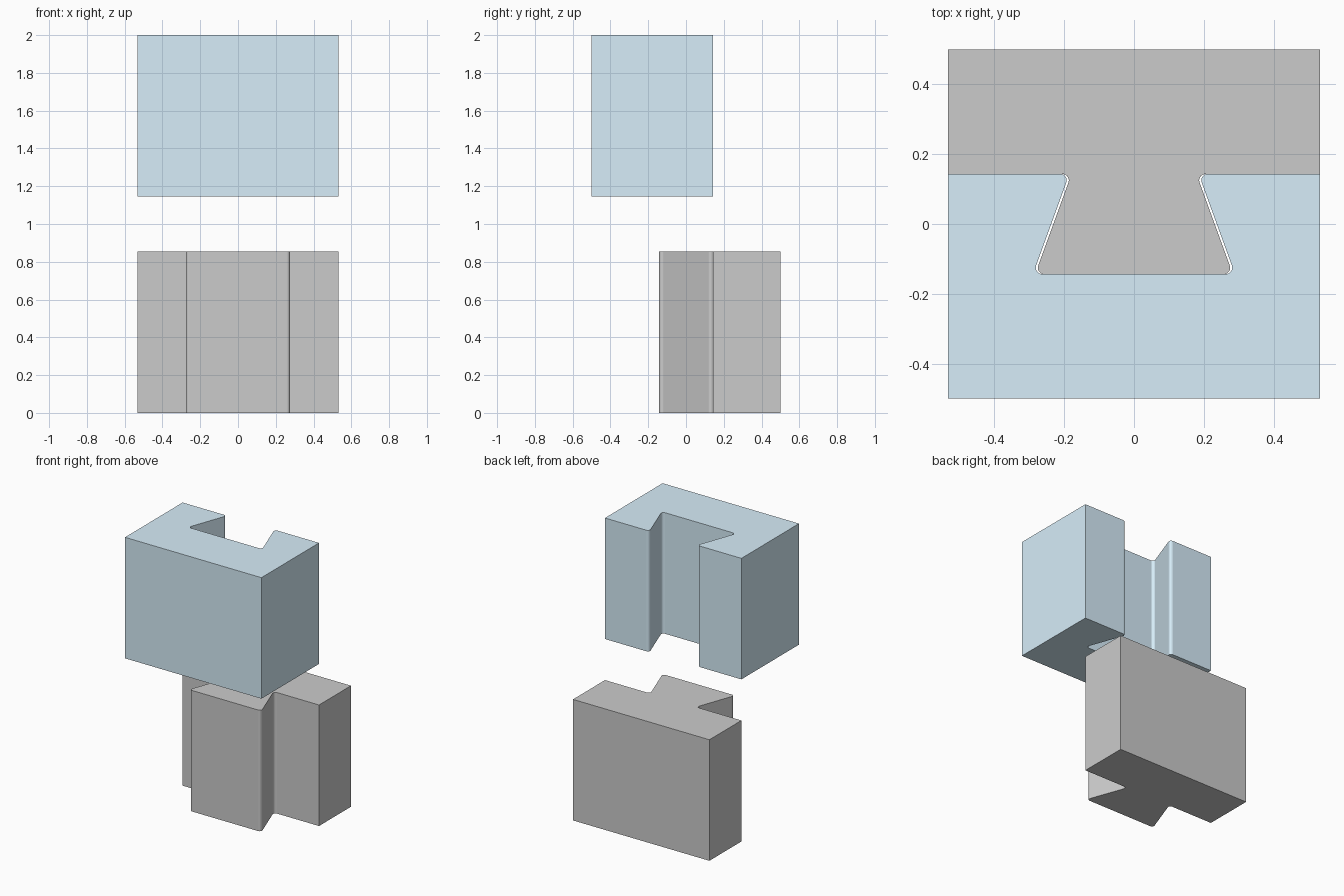
import bpy, bmesh, math
from mathutils import Vector

if "Cube" in bpy.data.objects:
    bpy.data.objects.remove(bpy.data.objects["Cube"])

HALF_X, BACK, FRONT, STEP = 0.533, 0.5, -0.5, 0.143
HEIGHT, SLOPE, RADIUS = 0.855, 0.364, 0.018


def rounded(prev, corner, nxt, r, segs=8):
    """Arc points that round a 2D corner."""
    p, c, n = Vector(prev), Vector(corner), Vector(nxt)
    a, b = (p - c).normalized(), (n - c).normalized()
    half = a.angle(b) / 2
    centre = c + (a + b).normalized() * (r / math.sin(half))
    start = c + a * (r / math.tan(half)) - centre
    end = c + b * (r / math.tan(half)) - centre
    sweep = math.atan2(start.x * end.y - start.y * end.x, start.dot(end))
    points = []
    for i in range(segs + 1):
        t = sweep * i / segs
        points.append((centre.x + start.x * math.cos(t) - start.y * math.sin(t),
                       centre.y + start.x * math.sin(t) + start.y * math.cos(t)))
    return points


def dovetail_half(mid):
    """Right side of the joint outline, from the outer step to the centre."""
    neck = (mid - SLOPE * STEP, STEP)
    tip = (mid + SLOPE * STEP, -STEP)
    return (rounded((HALF_X, STEP), neck, tip, RADIUS)
            + rounded(neck, tip, (0, -STEP), RADIUS))


def block(name, mid, outer_y, z0, z1):
    """Extrude a mirrored block outline containing the dovetail."""
    right = [(HALF_X, outer_y), (HALF_X, STEP)] + dovetail_half(mid)
    outline = right + [(-x, y) for x, y in reversed(right)]
    bm = bmesh.new()
    base = bm.faces.new([bm.verts.new((x, y, z0)) for x, y in outline])
    ext = bmesh.ops.extrude_face_region(bm, geom=[base])
    top = [g for g in ext["geom"] if isinstance(g, bmesh.types.BMVert)]
    bmesh.ops.translate(bm, verts=top, vec=(0, 0, z1 - z0))
    bmesh.ops.recalc_face_normals(bm, faces=bm.faces)
    mesh = bpy.data.meshes.new(name)
    bm.to_mesh(mesh)
    bm.free()
    obj = bpy.data.objects.new(name, mesh)
    bpy.context.collection.objects.link(obj)
    return obj


# Lower block with the projecting tail
block("dovetail_tail_block", 0.231, BACK, 0, HEIGHT)

# Raised block with the slightly wider matching socket
socket = block("dovetail_socket_block", 0.237, FRONT, 2 - HEIGHT, 2)
blue = bpy.data.materials.new("light_blue")
blue.diffuse_color = (0.68, 0.85, 0.95, 1)
blue.use_nodes = True
blue.node_tree.nodes["Principled BSDF"].inputs["Base Color"].default_value = blue.diffuse_color
socket.data.materials.append(blue)
